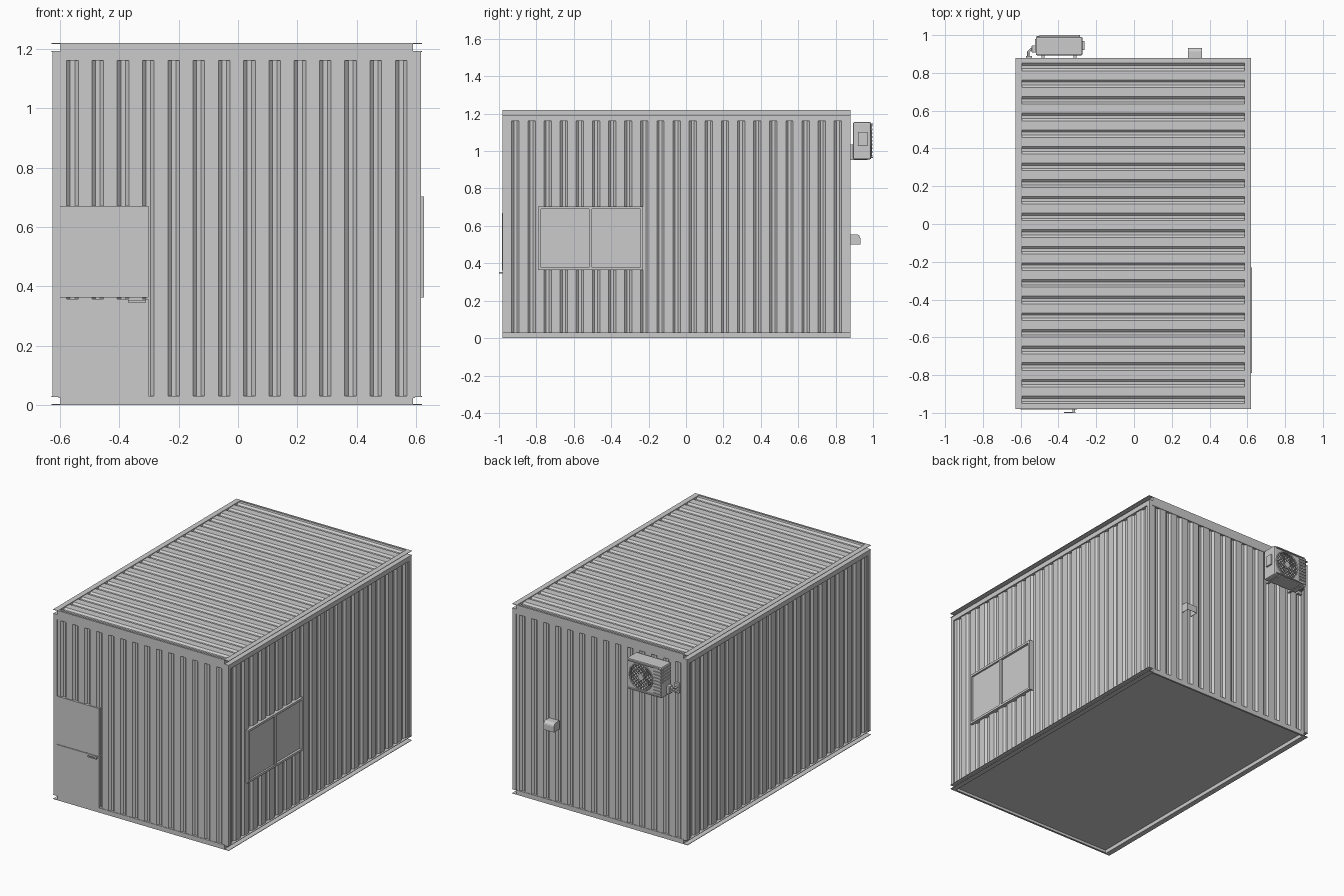
import bpy, bmesh, math
from mathutils import Vector

if "Cube" in bpy.data.objects:
    bpy.data.objects.remove(bpy.data.objects["Cube"])

X0, X1, Y0, Y1 = -0.625, 0.617, -0.98, 0.88   # cabin footprint
BEAM, TOP = 0.03, 1.22                        # beam height, roof height


def add_mesh(name, bm):
    bmesh.ops.recalc_face_normals(bm, faces=bm.faces)
    me = bpy.data.meshes.new(name)
    bm.to_mesh(me)
    bm.free()
    ob = bpy.data.objects.new(name, me)
    bpy.context.collection.objects.link(ob)
    return ob


def add_box(bm, x0, x1, y0, y1, z0, z1):
    r = bmesh.ops.create_cube(bm, size=1)
    for v in r["verts"]:
        v.co = Vector(((x0 + x1) / 2 + v.co.x * (x1 - x0),
                       (y0 + y1) / 2 + v.co.y * (y1 - y0),
                       (z0 + z1) / 2 + v.co.z * (z1 - z0)))


def boxes(name, *specs, bevel=0):
    bm = bmesh.new()
    for s in specs:
        add_box(bm, *s)
    ob = add_mesh(name, bm)
    if bevel:
        m = ob.modifiers.new("bevel", "BEVEL")
        m.width, m.segments = bevel, 2
    return ob


def corrugated(name, origin, u, v, out, length, height, pitch, depth=0.012):
    """Trapezoid sheet: profile runs along u, is swept along v, ribs stand along out."""
    o, u, v, out = map(Vector, (origin, u, v, out))
    n = round(length / pitch)
    p = length / n
    prof = [(0, 0)]
    for i in range(n):
        for f, d in ((.27, 0), (.41, -depth), (.59, -depth), (.73, 0)):
            prof.append(((i + f) * p, d))
    prof.append((length, 0))
    bm = bmesh.new()
    rows = [[bm.verts.new(o + u * a + out * d + v * h) for a, d in prof] for h in (0, height)]
    for i in range(len(prof) - 1):
        f = bm.faces.new((rows[0][i], rows[0][i + 1], rows[1][i + 1], rows[1][i]))
        f.normal_update()
    if bm.faces and sum((f.normal for f in bm.faces), Vector()).dot(out) < 0:
        bmesh.ops.reverse_faces(bm, faces=bm.faces[:])
    me = bpy.data.meshes.new(name)
    bm.to_mesh(me)
    bm.free()
    ob = bpy.data.objects.new(name, me)
    bpy.context.collection.objects.link(ob)


def rod(name, points, radius):
    cu = bpy.data.curves.new(name, "CURVE")
    cu.dimensions, cu.bevel_depth, cu.bevel_resolution = "3D", radius, 2
    cu.use_fill_caps = True
    sp = cu.splines.new("POLY")
    sp.points.add(len(points) - 1)
    for q, c in zip(sp.points, points):
        q.co = (*c, 1)
    ob = bpy.data.objects.new(name, cu)
    bpy.context.collection.objects.link(ob)


# Base and roof beams: side channels are recessed with thin outer flanges
def beam_ring(name, z0, z1):
    w, t, e = 0.027, 0.004, 0.003
    boxes(name,
          (X0 + w, X1 - w, Y0, Y0 + t, z0, z1), (X0 + w, X1 - w, Y1 - t, Y1, z0, z1),
          (X0 + w, X0 + w + t, Y0, Y1, z0, z1), (X1 - w - t, X1 - w, Y0, Y1, z0, z1),
          *[(a, b, Y0, Y1, z, z + e) for z in (z0, z1 - e)
            for a, b in ((X0 - .003, X0 + w + t), (X1 - w - t, X1 + .003))],
          *[(X0, X1, a, b, z, z + e) for z in (z0, z1 - e)
            for a, b in ((Y0, Y0 + .012), (Y1 - .012, Y1))])


beam_ring("base_frame", 0, BEAM)
beam_ring("roof_frame", TOP - BEAM, TOP)
boxes("floor", (X0 + .02, X1 - .02, Y0 + .003, Y1 - .003, BEAM - .006, BEAM))

# Corner posts and wall header strips
P = 0.025
boxes("corner_posts", *[(a, a + P, b, b + P, BEAM, TOP - BEAM)
                        for a in (X0, X1 - P) for b in (Y0, Y1 - P)])
Z0, Z1 = 1.16, TOP - BEAM
boxes("wall_headers", (X0, X1, Y0, Y0 + P, Z0, Z1), (X0, X1, Y1 - P, Y1, Z0, Z1),
      (X0, X0 + P, Y0, Y1, Z0, Z1), (X1 - P, X1, Y0, Y1, Z0, Z1))

# Corrugated walls and roof
H, L, W = Z0 - BEAM, Y1 - Y0 - 2 * P, X1 - X0 - 2 * P
UP, EX, EY = (0, 0, 1), (1, 0, 0), (0, 1, 0)
corrugated("front_wall", (X0 + P, Y0 + .003, BEAM), EX, UP, (0, -1, 0), W, H, .085)
corrugated("back_wall", (X0 + P, Y1 - .003, BEAM), EX, UP, EY, W, H, .085)
corrugated("right_wall", (X1 - .008, Y0 + P, BEAM), EY, UP, EX, L, H, .088)
corrugated("left_wall", (X0 + .008, Y0 + P, BEAM), EY, UP, (-1, 0, 0), L, H, .088)
corrugated("roof_sheet", (X0 + .027, Y0 + .005, TOP - .004), EY, EX, UP, Y1 - Y0 - .01,
           X1 - X0 - .054, .0865, .011)

# Door in two flat leaves, with a lever handle
boxes("door", (-.6, -.302, Y0 - .003, Y0 + .02, .362, .67),
      (-.6, -.302, Y0 - .001, Y0 + .02, BEAM, .358))
boxes("door_handle", (-.37, -.31, -1, -.994, .346, .354), (-.325, -.313, -.996, Y0, .346, .354))

# Sliding window
wy0, wy1, wz0, wz1, wm = -.79, -.23, .363, .703, -.51
fx, b = X1 + .009, .014
boxes("window_frame", (X1 - .03, fx, wy0, wy1, wz0, wz0 + b), (X1 - .03, fx, wy0, wy1, wz1 - b, wz1),
      (X1 - .03, fx, wy0, wy0 + b, wz0, wz1), (X1 - .03, fx, wy1 - b, wy1, wz0, wz1),
      (X1 - .03, fx - .002, wm - .008, wm + .008, wz0, wz1))
boxes("window_panes", (X1 - .02, X1 - .002, wy0 + b, wm, wz0 + b, wz1 - b),
      (X1 - .02, X1 - .006, wm, wy1 - b, wz0 + b, wz1 - b))

# Vent hood: quarter-round shell, open below
bm = bmesh.new()
r = .022
prof = [(Y1 - .004, .555)] + [(.932 - r + r * math.sin(a), .555 - r + r * math.cos(a))
                              for a in [i * math.pi / 12 for i in range(7)]] + [(.932, .5)]
sides = [[bm.verts.new((x, y, z)) for y, z in prof] for x in (.287, .36)]
for i in range(len(prof) - 1):
    bm.faces.new((sides[0][i], sides[0][i + 1], sides[1][i + 1], sides[1][i]))
for s, x in zip(sides, (.287, .36)):
    bm.faces.new(s + [bm.verts.new((x, Y1 - .004, .5))])
hood = add_mesh("vent_hood", bm)
hood.modifiers.new("thickness", "SOLIDIFY").thickness = .003

# Outdoor cooling unit with a round fan opening
ax0, ax1, ay0, ay1, az0, az1 = -.52, -.272, .893, .99, .955, 1.155
fc, fr = Vector((-.372, ay1, 1.055)), .083
unit = boxes("cooler_body", (ax0, ax1, ay0, ay1, az0, az1), bevel=.008)
bpy.ops.mesh.primitive_cylinder_add(vertices=40, radius=fr, depth=.06, location=fc,
                                    rotation=(math.pi / 2, 0, 0))
cut = bpy.context.object
cut.name = "fan_cutter"
cut.hide_render = True
cut.hide_set(True)
cut.display_type = "WIRE"
m = unit.modifiers.new("fan_hole", "BOOLEAN")
m.object, m.operation = cut, "DIFFERENCE"

# Fan guard: rim, hub and crossed diagonal bars
bpy.ops.mesh.primitive_torus_add(major_radius=fr, minor_radius=.004, major_segments=40,
                                 minor_segments=6, location=fc, rotation=(math.pi / 2, 0, 0))
bpy.context.object.name = "fan_rim"
bpy.ops.mesh.primitive_cylinder_add(vertices=20, radius=.02, depth=.03,
                                    location=fc - Vector((0, .012, 0)), rotation=(math.pi / 2, 0, 0))
bpy.context.object.name = "fan_hub"
for s in (-1, 1):
    d, n = Vector((.707, 0, .707 * s)), Vector((-.707 * s, 0, .707))
    for i in range(-4, 5):
        k = i * .017
        h = math.sqrt(fr * fr - k * k)
        rod("fan_guard_bar", [fc + n * k - d * h, fc + n * k + d * h], .0025)

# Fan blades
bm = bmesh.new()
for i in range(5):
    pts = []
    for rad, da, dy in ((.018, -.3, -.012), (.076, -.35, -.01), (.076, .35, -.025), (.018, .3, -.022)):
        a = i * math.tau / 5 + da
        pts.append(bm.verts.new(fc + Vector((rad * math.cos(a), dy, rad * math.sin(a)))))
    bm.faces.new(pts)
add_mesh("fan_blades", bm)

# Louvres, wall brackets, side grip, valves and pipe
zs = [az0 + .02 + i * .02 for i in range(9)]
boxes("cooler_louvres", *[(ax0 + .005, -.465, ay1 - .002, ay1 + .006, z - .005, z + .005) for z in zs],
      *[(ax0 - .004, ax0 + .002, ay0 + .015, ay1 - .01, z - .005, z + .005) for z in zs[4:]])
boxes("cooler_front_edge", (-.5, -.285, ay1 - .002, 1, az0 + .008, az0 + .014),
      (-.5, -.285, ay1 - .002, 1, az1 - .014, az1 - .008))
boxes("cooler_brackets", *[(x, x + .015, Y1 - .01, ay1 - .02, az0 - .003, az0 + .006)
                           for x in (-.49, -.32)],
      *[(x, x + .015, Y1 - .01, ay0 + .01, az0, az0 + .08) for x in (-.49, -.32)])
boxes("cooler_side_grip", (ax1 - .002, ax1 + .01, .92, .97, 1.03, 1.1), bevel=.003)
boxes("cooler_valve_cover", (ax0 - .022, ax0, .908, .945, .97, 1.02), bevel=.003)
for z in (.985, 1.005):
    rod("cooler_pipe", [(ax0 - .01, .925, z), (-.545, .925, z), (-.56, .91, z), (-.56, .875, z)], .006)
boxes("pipe_wall_plate", (-.572, -.54, Y1 - .006, Y1 + .01, .965, 1.025))
